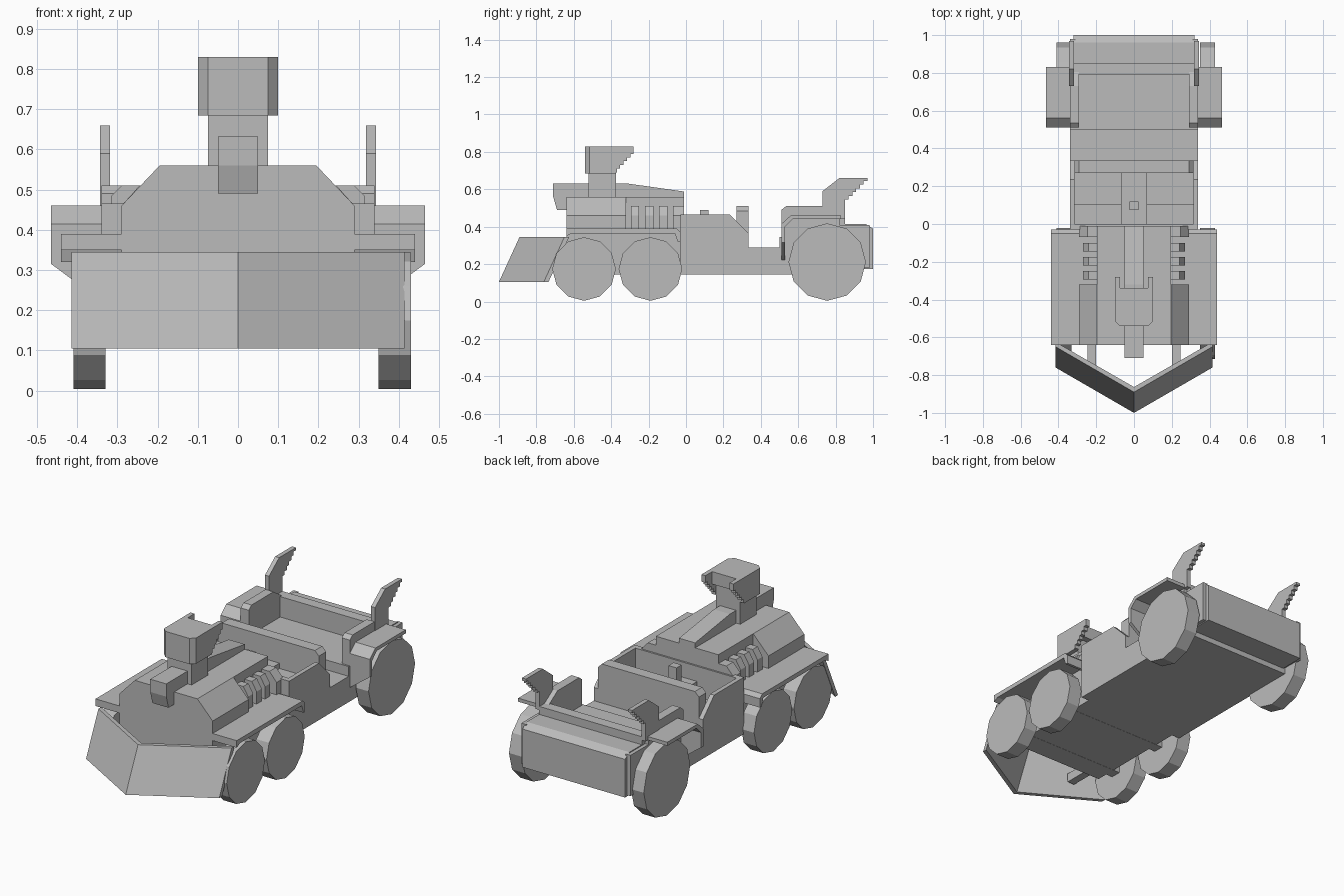
import bpy, bmesh, math
from mathutils import Vector

cube = bpy.data.objects.get("Cube")
if cube:
    bpy.data.objects.remove(cube, do_unlink=True)

GREY = (0.5, 0.5, 0.5, 1)
grey = bpy.data.materials.new("plain_grey")
grey.use_nodes = True
grey.diffuse_color = GREY
grey.node_tree.nodes["Principled BSDF"].inputs["Base Color"].default_value = GREY


def prism(name, axis, pts, lo, hi, mirror=False):
    """Extrude a 2D profile along an axis; x takes (y,z), y takes (x,z), z takes (x,y)."""
    def place(p, t):
        return {"x": (t, p[0], p[1]), "y": (p[0], t, p[1]), "z": (p[0], p[1], t)}[axis]
    bm = bmesh.new()
    face = bm.faces.new([bm.verts.new(place(p, lo)) for p in pts])
    ext = bmesh.ops.extrude_face_region(bm, geom=[face])
    moved = [v for v in ext["geom"] if isinstance(v, bmesh.types.BMVert)]
    bmesh.ops.translate(bm, verts=moved, vec=Vector(place((0, 0), hi - lo)))
    bmesh.ops.recalc_face_normals(bm, faces=bm.faces)
    mesh = bpy.data.meshes.new(name)
    bm.to_mesh(mesh)
    bm.free()
    mesh.materials.append(grey)
    ob = bpy.data.objects.new(name, mesh)
    bpy.context.collection.objects.link(ob)
    if mirror:
        ob.modifiers.new("both_sides", "MIRROR").use_axis[0] = True
    return ob


def box(name, x, y, z, mirror=False):
    return prism(name, "z", [(x[0], y[0]), (x[1], y[0]), (x[1], y[1]), (x[0], y[1])],
                 z[0], z[1], mirror)


def both(half):
    """Complete a half outline (listed from one end to the other) across x = 0."""
    return half + [(-a, b) for a, b in reversed(half) if a]


def stairs(a, b, n):
    """Serrated edge from a to b, stepping in the first coordinate first."""
    out = []
    for i in range(n):
        y = a[0] + (b[0] - a[0]) * (i + 1) / n
        out += [(y, a[1] + (b[1] - a[1]) * i / n), (y, a[1] + (b[1] - a[1]) * (i + 1) / n)]
    return [a] + out


# Front hull and engine housing
box("front_hull", (-.29, .29), (-.64, 0), (.145, .39))
box("engine_core", (-.195, .195), (-.64, -.01), (.38, .56))
shoulder = both([(.29, .38), (.29, .46), (.195, .56)])
prism("engine_shoulders", "y", shoulder, -.64, -.32)
prism("engine_rear_shoulders", "y", both([(.29, .38), (.29, .46), (.245, .51), (.19, .51)]),
      -.07, -.01)
for i in range(3):
    y = -.295 + .075 * i
    prism("engine_louvre", "y", [(.19, .39), (.27, .39), (.27, .46), (.24, .51), (.19, .51)],
          y, y + .045, True)
prism("hood_spine", "x", [(-.69, .49), (-.71, .56), (-.71, .632), (-.32, .632), (-.01, .588),
                          (-.01, .55), (-.63, .55), (-.63, .49)], -.05, .05)

# Front fenders
prism("front_fender", "x", [(-.64, .365), (-.64, .39), (-.05, .39), (-.03, .37), (-.03, .32),
                            (-.045, .32), (-.06, .365), (-.61, .365), (-.64, .35)],
      .28, .44, True)

# Turret column and hooded head
box("turret_column", (-.075, .075), (-.52, -.375), (.55, .70))
prism("turret_head", "z", both([(.1, -.375), (.1, -.515), (.075, -.54)]), .685, .83)
box("turret_roof", (-.08, .08), (-.38, -.34), (.76, .83))
prism("turret_cheek", "x", [(-.38, .69), (-.38, .83), (-.28, .83)]
      + stairs((-.28, .79), (-.37, .69), 5), .075, .1, True)

# Angled plough blade, leaned backwards by shearing its top edge
blade = prism("plough_blade", "z", [(0, -1), (.415, -.76), (.415, -.735), (0, -.973),
                                    (-.415, -.735), (-.415, -.76)], .105, .345)
for v in blade.data.vertices:
    v.co.y += .11 * (v.co.z - .105) / .24
box("plough_arm", (.2, .245), (-.79, -.62), (.16, .21), True)

# Open cab
box("cab_floor", (-.34, .34), (-.03, .52), (.145, .29))
prism("cab_side", "x", [(-.03, .28), (-.03, .465), (.235, .465), (.335, .365), (.335, .28)],
      .315, .34, True)
box("cab_front_bulkhead", (-.32, .32), (-.03, 0), (.28, .465))
prism("cab_back", "y", both([(.315, .28), (.315, .485), (.29, .51)]), .27, .335)
box("cab_seat", (.07, .32), (.1, .28), (.28, .35), True)
box("cab_tunnel", (-.07, .07), (-.01, .28), (.28, .38))
box("cab_post", (-.025, .025), (.075, .12), (.37, .49))

# Rear bed
box("rear_chassis", (-.34, .34), (.5, .86), (.145, .345))
prism("rear_deck", "x", [(.79, .2), (.79, .415), (.96, .415), (1, .39), (1, .175), (.86, .175)],
      -.32, .32)
box("rear_corner", (.31, .34), (.79, .98), (.18, .41), True)
prism("bed_side", "x", [(.51, .34), (.51, .49), (.535, .51), (.73, .51), (.82, .45), (.82, .34)],
      .29, .34, True)
box("bed_back", (-.32, .32), (.79, .85), (.34, .46))

# Rear fenders with cut-corner mud flaps
prism("rear_fender", "x", [(.51, .40), (.51, .415), (.56, .46), (.83, .46), (.83, .44),
                           (.57, .44), (.53, .40)], .33, .465, True)
prism("rear_mud_flap", "y", [(.33, .215), (.465, .315), (.465, .405), (.33, .405)],
      .51, .53, True)

# Serrated tail fins
prism("tail_fin", "x", [(.73, .44), (.73, .59), (.82, .66), (.97, .66)]
      + stairs((.97, .645), (.85, .525), 6) + [(.85, .44)], .318, .343, True)

# Twelve-sided wheels, set slightly towards the left
for name, y, r in (("front_wheel", -.545, .17), ("middle_wheel", -.19, .17),
                   ("rear_wheel", .755, .207)):
    ring = [(y + r * math.sin(k * math.pi / 6), r + .004 + r * math.cos(k * math.pi / 6))
            for k in range(12)]
    prism(name + "_left", "x", ring, .35, .43)
    prism(name + "_right", "x", ring, -.41, -.33)
    box(name + "_axle", (-.36, .36), (y - .03, y + .03), (r - .026, r + .034))
